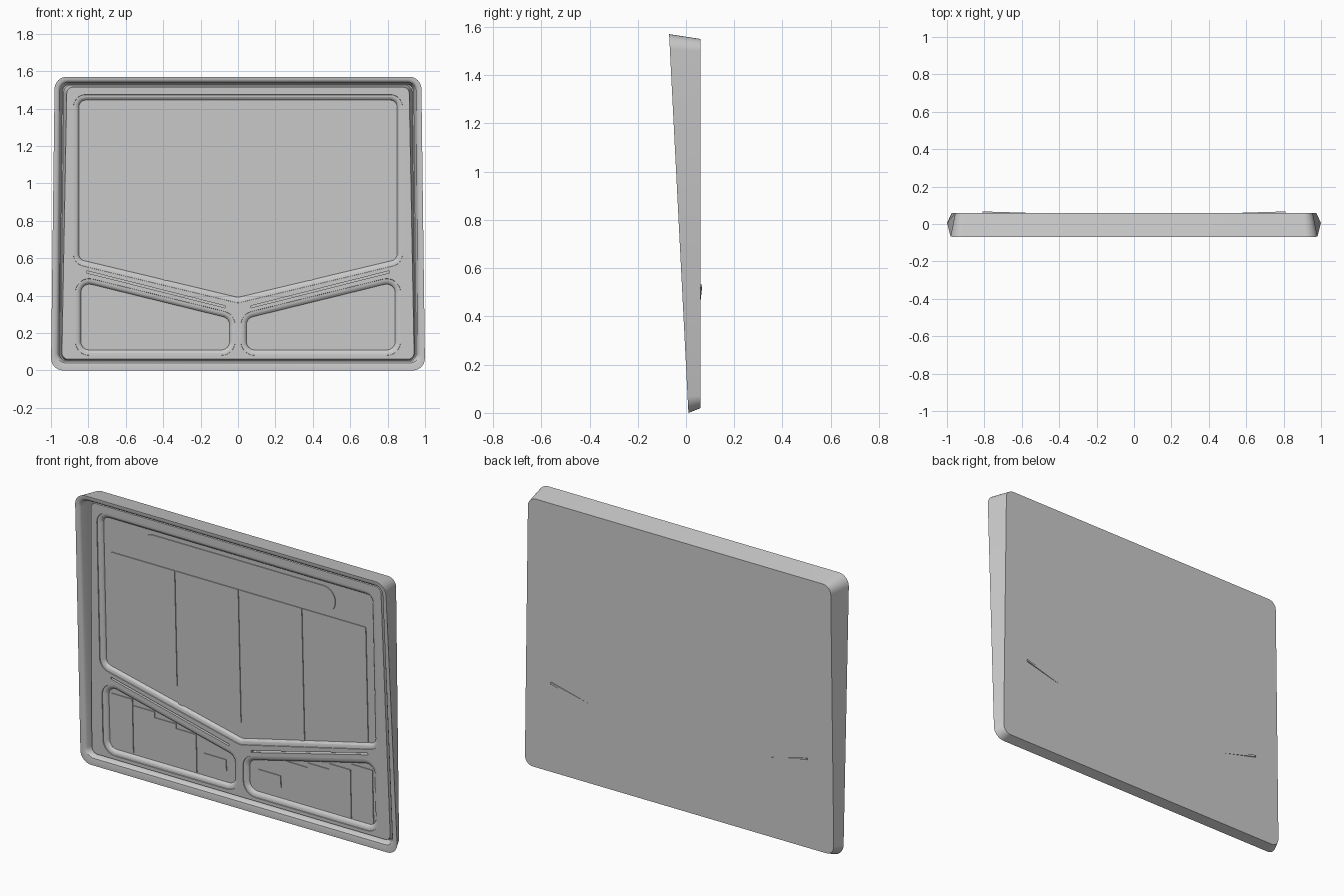
import bpy, bmesh, math
from mathutils import Vector

if "Cube" in bpy.data.objects:
    bpy.data.objects.remove(bpy.data.objects["Cube"])

GUTTER, BACK = 0.054, 0.06


def front(z):
    # slanted front plane
    return 0.01 - 0.08 * z / 1.57


def deck(d):
    # plane of the inner deck, sunk by d
    return lambda z: 0.03 - 0.033 * z + d


def rounded(poly, r, inset=0.0, seg=8):
    # inset a convex counter-clockwise (x, z) polygon and round its corners
    P = [Vector(p) for p in poly]
    n = len(P)
    out = []
    for i in range(n):
        a = (P[i] - P[i - 1]).normalized()
        b = (P[(i + 1) % n] - P[i]).normalized()
        na, nb = Vector((-a.y, a.x)), Vector((-b.y, b.x))
        k = 1 + na.dot(nb)
        rr = max(r - inset, 0.02)
        c = P[i] + (na + nb) * ((inset + rr) / k)
        a0 = math.atan2(-na.y, -na.x)
        turn = na.angle(nb)
        for j in range(seg + 1):
            t = a0 + turn * j / seg
            out.append((c.x + rr * math.cos(t), c.y + rr * math.sin(t)))
    return out


def loft(name, rings, side=1, smooth=True):
    # join equal-length rings of 3D points and cap both ends
    bm = bmesh.new()
    R = [[bm.verts.new((side * x, y, z)) for x, y, z in ring] for ring in rings]
    n = len(R[0])
    for A, B in zip(R, R[1:]):
        for i in range(n):
            j = (i + 1) % n
            bm.faces.new((A[i], A[j], B[j], B[i]))
    bm.faces.new(R[0])
    bm.faces.new(R[-1][::-1])
    bmesh.ops.recalc_face_normals(bm, faces=bm.faces)
    me = bpy.data.meshes.new(name)
    bm.to_mesh(me)
    bm.free()
    ob = bpy.data.objects.new(name, me)
    bpy.context.collection.objects.link(ob)
    if smooth:
        shade(ob)
    return ob


def shade(ob):
    bpy.ops.object.select_all(action='DESELECT')
    ob.select_set(True)
    bpy.context.view_layer.objects.active = ob
    bpy.ops.object.shade_smooth_by_angle(angle=math.radians(35))


def at(pts, y):
    return [(x, y(z) if callable(y) else y, z) for x, z in pts]


def plate(name, pts, y0, y1, side=1):
    return loft(name, [at(pts, y0), at(pts, y1)], side, False)


def box(x0, x1, z0, z1):
    return [(x0, z0), (x1, z0), (x1, z1), (x0, z1)]


def frame(wb, wt, z0, z1, r):
    return rounded([(-wb, z0), (wb, z0), (wt, z1), (-wt, z1)], r)


# tapered tray body: back, outer wall, rim, inner wall, gutter, raised deck
body = loft("tray_body", [
    at(frame(.975, .955, .02, 1.55, .05), BACK),
    at(frame(1.0, .98, 0, 1.57, .065), front),
    at(frame(.985, .967, .02, 1.555, .06), front),
    at(frame(.97, .957, .04, 1.547, .05), lambda z: front(z) + .004),
    at(frame(.962, .952, .046, 1.54, .045), lambda z: front(z) + .012),
    at(frame(.953, .938, .05, 1.53, .04), GUTTER),
    at(frame(.948, .932, .053, 1.526, .04), GUTTER),
    at(frame(.942, .915, .06, 1.515, .035), deck(0)),
])


def cut(cutter):
    cutter.hide_render = True
    m = body.modifiers.new("cut", 'BOOLEAN')
    m.operation = 'DIFFERENCE'
    m.solver = 'EXACT'
    m.object = cutter
    bpy.context.view_layer.objects.active = body
    bpy.ops.object.modifier_apply(modifier=m.name)
    bpy.data.objects.remove(cutter)


# soft-lipped window pockets: (inset, depth below the deck)
LIP = [(-.001, -.004), (.001, .004), (.012, .005), (.02, .008), (.027, .014), (.03, .021)]


def pocket(poly, r, side=1):
    cut(loft("pocket_cutter", [at(rounded(poly, r, i), deck(d)) for i, d in LIP], side, False))


upper = [(0, .36), (.88, .57), (.88, 1.475), (-.88, 1.475), (-.88, .57)]
lower = [(.015, .08), (.87, .08), (.87, .512), (.015, .302)]
pocket(upper, .065)
for s in (1, -1):
    pocket(lower, .075, s)

# sloping grooves between the windows
groove = [(.07, .335), (.81, .522), (.81, .533), (.07, .346)]
for s in (1, -1):
    cut(plate("groove_cutter", groove, deck(-.01), .052, s))
shade(body)

# stadium-shaped panel at the top of the upper window
Y0, Y1 = deck(.016), deck(.023)
plate("top_slot_panel", rounded(box(-.612, .612, 1.27, 1.42), .0749, 0, 12), Y0, Y1)

stepped = [(.29, .115), (.685, .115), (.685, .395), (.55, .395), (.55, .362),
           (.415, .362), (.415, .335), (.29, .335)]
for s, tag in ((1, "right"), (-1, "left")):
    # upper window panels
    plate("inner_panel_" + tag, box(.003, .398, .48, 1.25), Y0, Y1, s)
    plate("outer_panel_" + tag, box(.404, .802, .585, 1.25), Y0, Y1, s)
    # lower window panels
    plate("small_panel_" + tag, box(.102, .242, .173, .24), Y0, Y1, s)
    plate("stepped_panel_" + tag, stepped, Y0, Y1, s)
    plate("end_panel_" + tag, box(.69, .825, .12, .43), Y0, Y1, s)
    # wedge-shaped ridge on the back, behind the groove end
    ridge = [(.58, .464), (.81, .522), (.81, .533), (.58, .475)]
    loft("back_ridge_" + tag, [at(ridge, BACK - .005),
         [(x, BACK + .0005 + .0065 * (x - .58) / .23, z) for x, z in ridge]], s, False)
